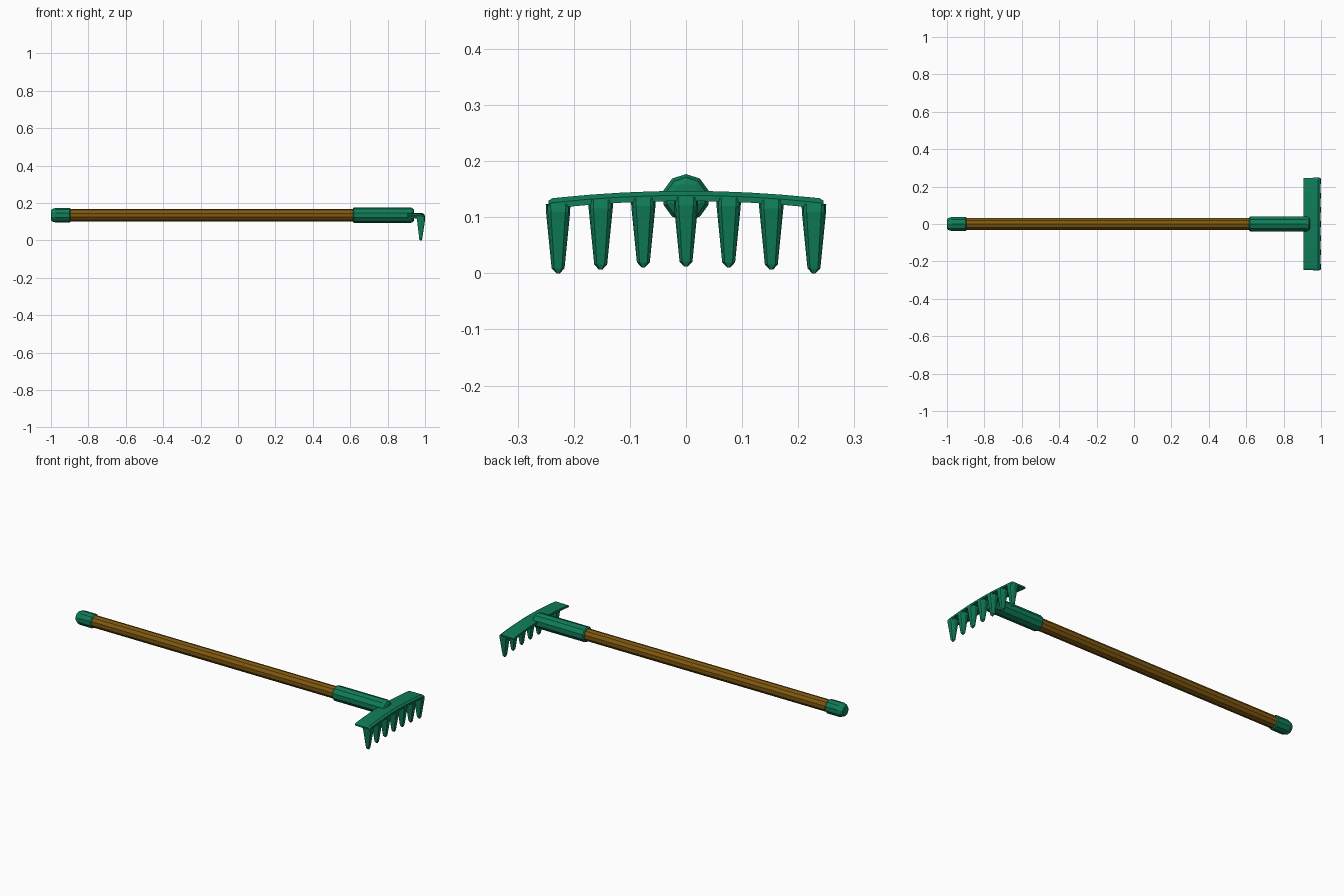
import bpy, bmesh, math

if "Cube" in bpy.data.objects:
    bpy.data.objects.remove(bpy.data.objects["Cube"])


def material(name, rgb):
    m = bpy.data.materials.new(name)
    m.diffuse_color = (*rgb, 1)
    m.use_nodes = True
    m.node_tree.nodes["Principled BSDF"].inputs["Base Color"].default_value = m.diffuse_color
    return m


GREEN = material("green metal", (0.005, 0.205, 0.098))
BROWN = material("brown wood", (0.215, 0.098, 0.005))
AXIS_Z = 0.135


def loft(name, rings, mat):
    """Skin a list of equal-length vertex rings and close both ends."""
    bm = bmesh.new()
    loops = [[bm.verts.new(p) for p in ring] for ring in rings]
    n = len(loops[0])
    for a, b in zip(loops, loops[1:]):
        for i in range(n):
            j = (i + 1) % n
            bm.faces.new((a[i], a[j], b[j], b[i]))
    bm.faces.new(loops[0][::-1])
    bm.faces.new(loops[-1])
    bmesh.ops.recalc_face_normals(bm, faces=bm.faces)
    me = bpy.data.meshes.new(name)
    bm.to_mesh(me)
    bm.free()
    me.materials.append(mat)
    ob = bpy.data.objects.new(name, me)
    bpy.context.collection.objects.link(ob)
    return ob


def rod(name, profile, mat, sides=10):
    """Faceted rod along x from (x, radius) pairs, one corner pointing up."""
    angles = [math.pi / 2 + 2 * math.pi * i / sides for i in range(sides)]
    rings = [[(x, r * math.cos(a), AXIS_Z + r * math.sin(a)) for a in angles]
             for x, r in profile]
    return loft(name, rings, mat)


def arch(y):
    """Drop of the curved head away from its middle."""
    return -0.0122 * (y / 0.23) ** 2


# Handle and its two metal sleeves
rod("handle", [(-0.93, 0.033), (0.66, 0.033)], BROWN)
rod("end_cap", [(-1.0, 0.027), (-0.992, 0.034), (-0.975, 0.039), (-0.9, 0.039),
                (-0.895, 0.034)], GREEN)
rod("socket", [(0.615, 0.036), (0.62, 0.042), (0.922, 0.042), (0.936, 0.036),
               (0.942, 0.026)], GREEN)

# Arched head plate with a chamfered front edge
section = [(0.905, 0.146), (0.985, 0.147), (0.996, 0.139), (0.996, 0.129), (0.905, 0.134)]
ys = [-0.245, -0.238] + [-0.228 + 0.057 * i for i in range(9)] + [0.238, 0.245]
rings = []
for y in ys:
    pinch = 0.35 if abs(y) > 0.24 else 0
    rings.append([(x, y, z + (0.137 - z) * pinch + arch(y)) for x, z in section])
loft("head_plate", rings, GREEN)

# Seven tapered tines following the arch: (z, x back, x front, half width)
levels = [(0.136, 0.953, 0.998, 0.022), (0.121, 0.957, 1.0, 0.0215),
          (0.021, 0.969, 0.985, 0.0115), (0.012, 0.973, 0.981, 0.003)]
for i in range(7):
    y = -0.228 + 0.076 * i
    d = arch(y)
    rings = []
    for z, x0, x1, w in levels:
        c = w * 0.85
        rings.append([(x0, y - c, z + d), (x1 - 0.004, y - c, z + d), (x1, y - w * 0.6, z + d),
                      (x1, y + w * 0.6, z + d), (x1 - 0.004, y + c, z + d), (x0, y + c, z + d),
                      ((x0 + x1) / 2, y + w, z + d), ((x0 + x1) / 2, y - w, z + d)])
    # Keep each ring in convex order
    rings = [[r[k] for k in (0, 7, 1, 2, 3, 4, 6, 5)] for r in rings]
    loft(f"tine_{i + 1}", rings, GREEN)
